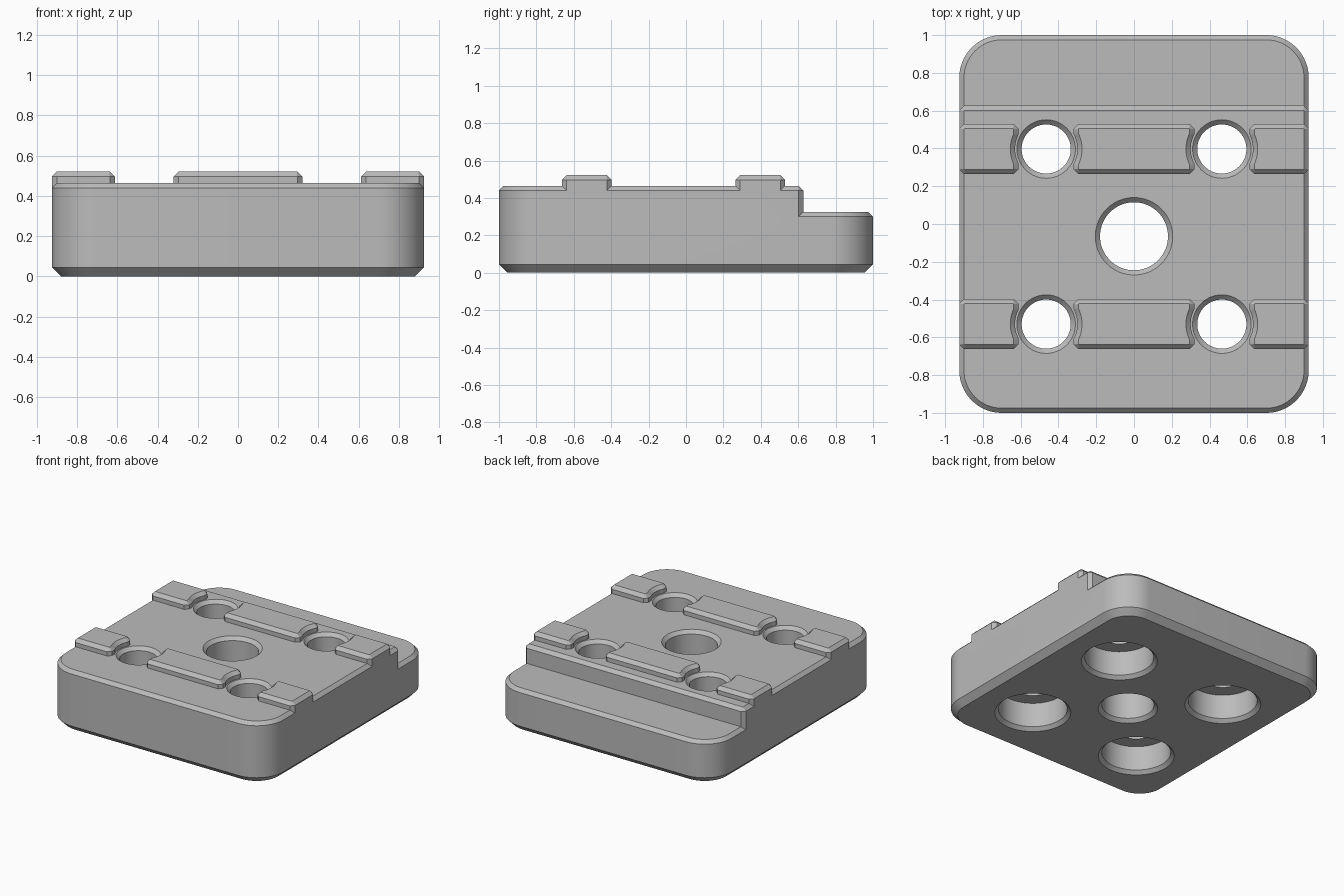
import bpy, bmesh
from math import cos, sin, pi

if "Cube" in bpy.data.objects:
    bpy.data.objects.remove(bpy.data.objects["Cube"])

HALF_X, CHAMFER, TOP = 0.925, 0.025, 0.465
ROWS, HOLE_X = (0.397, -0.53), 0.465

grey = bpy.data.materials.new("plain grey")
grey.use_nodes = True
grey.diffuse_color = (0.5, 0.5, 0.5, 1)
grey.node_tree.nodes["Principled BSDF"].inputs["Base Color"].default_value = (0.5, 0.5, 0.5, 1)


def loft(name, rings):
    """Solid through equal-length rings of points, capped at both ends."""
    bm = bmesh.new()
    loops = [[bm.verts.new(p) for p in ring] for ring in rings]
    n = len(loops[0])
    for a, b in zip(loops, loops[1:]):
        for i in range(n):
            j = (i + 1) % n
            bm.faces.new((a[i], a[j], b[j], b[i]))
    bm.faces.new(loops[0][::-1])
    bm.faces.new(loops[-1])
    bmesh.ops.recalc_face_normals(bm, faces=bm.faces)
    mesh = bpy.data.meshes.new(name)
    bm.to_mesh(mesh)
    bm.free()
    mesh.materials.append(grey)
    obj = bpy.data.objects.new(name, mesh)
    bpy.context.collection.objects.link(obj)
    return obj


def outline(x0, x1, y0, y1, front, back, z, inset=0):
    """Rectangle ring; front and back are (corner radius, segments)."""
    corners = ((x1, y1, back, -1, -1), (x0, y1, back, 1, -1),
               (x0, y0, front, 1, 1), (x1, y0, front, -1, 1))
    ring = []
    for k, (x, y, (r, segs), sx, sy) in enumerate(corners):
        small = max(r - inset, 0.003)
        cx, cy = x + sx * (inset + small), y + sy * (inset + small)
        for s in range(segs + 1):
            a = pi / 2 * (k + s / segs)
            ring.append((cx + small * cos(a), cy + small * sin(a), z))
    return ring


def slab(name, box, front, back, levels):
    return loft(name, [outline(*box, front, back, z, i) for z, i in levels])


def lathe(name, x, y, profile, n=64):
    return loft(name, [[(x + r * cos(2 * pi * i / n), y + r * sin(2 * pi * i / n), z)
                        for i in range(n)] for z, r in profile])


def combine(target, other, operation):
    mod = target.modifiers.new(operation.lower(), "BOOLEAN")
    mod.operation, mod.object, mod.solver = operation, other, "EXACT"
    bpy.context.view_layer.objects.active = target
    bpy.ops.object.modifier_apply(modifier=mod.name)
    bpy.data.objects.remove(other)


# Lower slab and raised front deck
big, nick = (0.225, 16), (CHAMFER, 1)
body = slab("base_block", (-HALF_X, HALF_X, -1, 1), big, big,
            ((0, 0.045), (0.045, 0), (0.3, 0), (0.325, CHAMFER)))
deck = slab("deck", (-HALF_X, HALF_X, -1, 0.627), big, nick,
            ((0.25, 0), (TOP - CHAMFER, 0), (TOP, CHAMFER)))
combine(body, deck, "UNION")

# Through holes, each with a chamfered rim and a counterbore underneath
for y in ROWS:
    for x in (-HOLE_X, HOLE_X):
        bore = lathe("bore", x, y, (
            (-0.05, 0.262), (0, 0.262), (0.025, 0.237), (0.21, 0.237), (0.21, 0.13),
            (TOP - CHAMFER, 0.13), (TOP, 0.155), (0.6, 0.155)))
        combine(body, bore, "DIFFERENCE")
centre = lathe("centre_bore", 0, -0.065, (
    (-0.05, 0.205), (0, 0.205), (0.025, 0.18),
    (TOP - CHAMFER, 0.18), (TOP, 0.205), (0.6, 0.205)))
combine(body, centre, "DIFFERENCE")

# Raised rails, with ends scooped around the holes
for y in ROWS:
    for x0, x1 in ((-HALF_X, -0.612), (-0.32, 0.32), (0.612, HALF_X)):
        rail = slab("rail", (x0, x1, y - 0.133, y + 0.133), nick, nick,
                    ((0.42, 0), (0.497, 0), (0.522, CHAMFER)))
        for x in (-HOLE_X, HOLE_X):
            if x0 - 0.2 < x < x1 + 0.2:
                scoop = lathe("scoop", x, y, (
                    (0.35, 0.165), (0.497, 0.165), (0.522, 0.19), (0.6, 0.19)))
                combine(rail, scoop, "DIFFERENCE")
        combine(body, rail, "UNION")

# Smooth round walls, sharp chamfer edges
bpy.ops.object.select_all(action="DESELECT")
body.select_set(True)
bpy.context.view_layer.objects.active = body
bpy.ops.object.shade_smooth_by_angle(angle=pi / 6)
